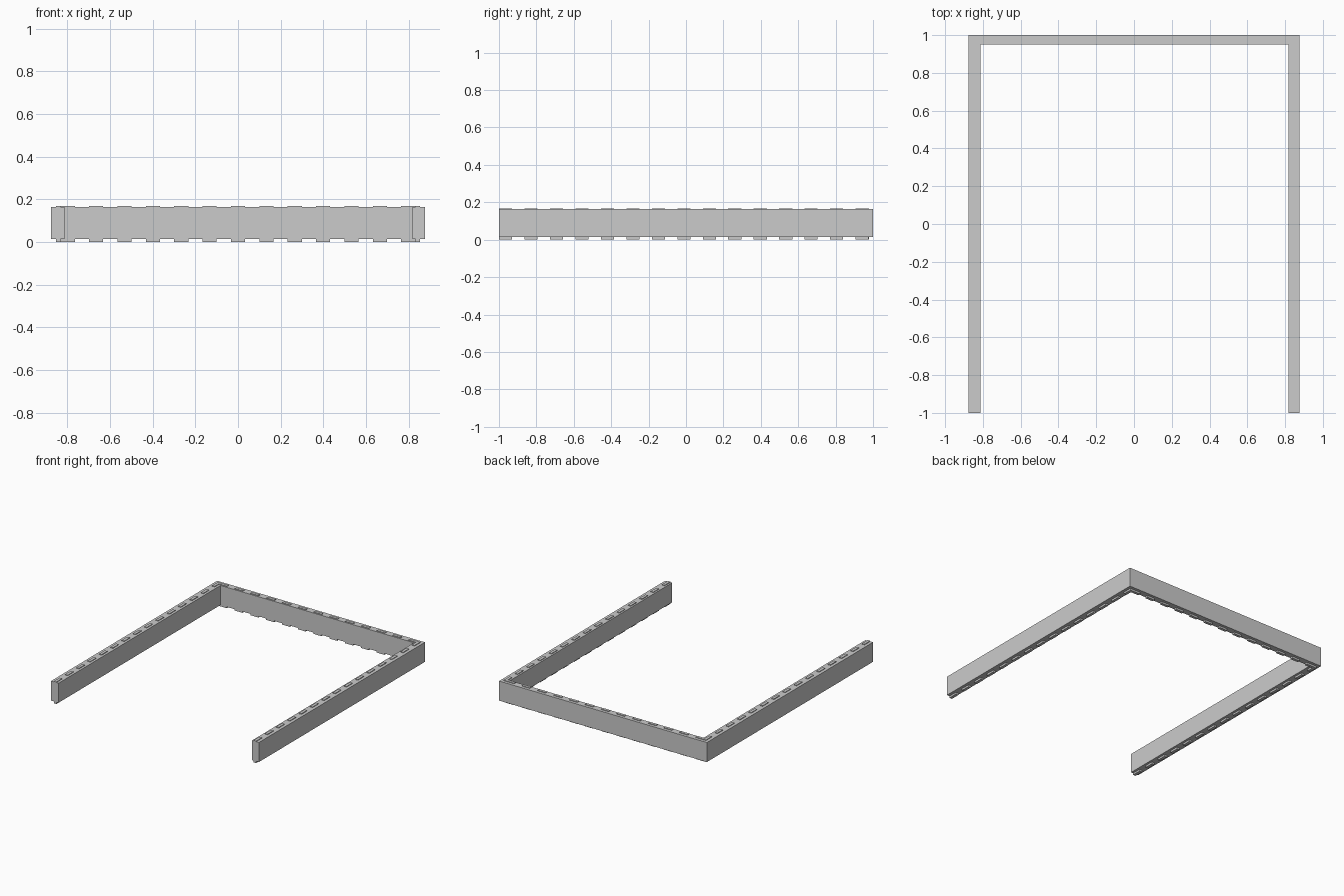
import bpy, bmesh

if "Cube" in bpy.data.objects:
    bpy.data.objects.remove(bpy.data.objects["Cube"])

Z0, Z1, TOP = 0.014, 0.163, 0.168


def make_object(name, bm):
    bmesh.ops.recalc_face_normals(bm, faces=bm.faces)
    mesh = bpy.data.meshes.new(name)
    bm.to_mesh(mesh)
    bm.free()
    obj = bpy.data.objects.new(name, mesh)
    bpy.context.collection.objects.link(obj)
    return obj


def add_box(bm, x0, x1, y0, y1, z0, z1):
    verts = bmesh.ops.create_cube(bm, size=1)["verts"]
    for v in verts:
        v.co.x = x1 if v.co.x > 0 else x0
        v.co.y = y1 if v.co.y > 0 else y0
        v.co.z = z1 if v.co.z > 0 else z0


# U-shaped wall, extruded from its plan outline
outline = [(-0.876, -1), (-0.813, -1), (-0.813, 0.95), (0.818, 0.95),
           (0.818, -1), (0.876, -1), (0.876, 1), (-0.876, 1)]
bm = bmesh.new()
base = bm.faces.new([bm.verts.new((x, y, Z0)) for x, y in outline])
ext = bmesh.ops.extrude_face_region(bm, geom=[base], use_keep_orig=True)
for v in ext["geom"]:
    if isinstance(v, bmesh.types.BMVert):
        v.co.z = Z1
make_object("wall", bm)

# Rows of connecting tabs: low on top, taller underneath
for name, z0, z1 in (("top_tabs", Z1, TOP), ("bottom_tabs", 0.0, Z0)):
    bm = bmesh.new()
    for i in range(15):
        y = -1 + i * 0.1362
        for x in (-0.842, 0.842):
            add_box(bm, x - 0.011, x + 0.011, y, y + 0.07, z0, z1)
    for i in range(-6, 7):
        x = i * 0.133
        if abs(i) == 6:
            # end tabs stop at the side rows
            x -= 0.0 if i > 0 else -0.0
        add_box(bm, x - 0.033, x + 0.033, 0.957, 0.978, z0, z1)
    make_object(name, bm)
